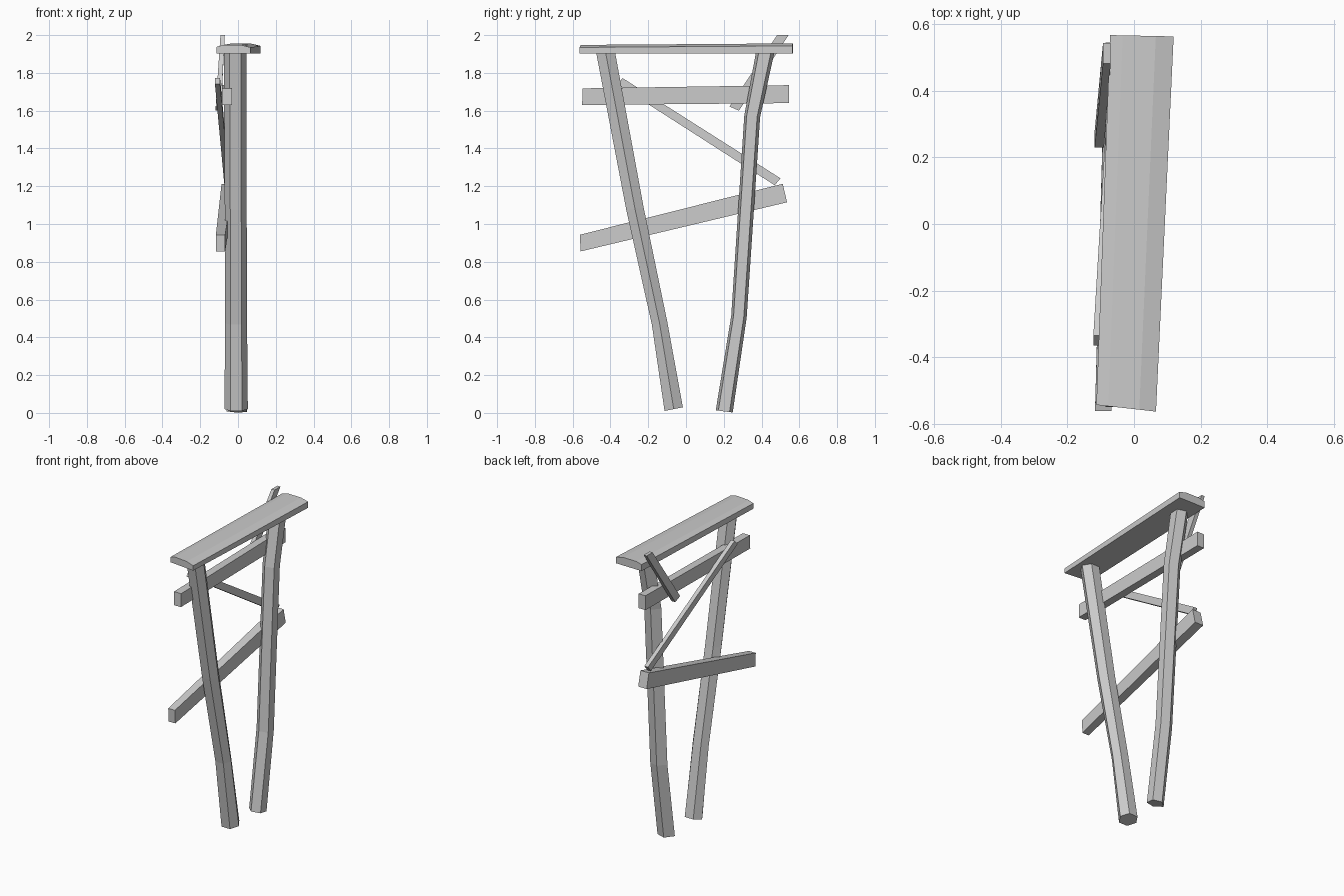
import bpy, bmesh
from math import cos, sin, radians
from mathutils import Vector

if "Cube" in bpy.data.objects:
    bpy.data.objects.remove(bpy.data.objects["Cube"])


def loft(name, rings):
    """Skin a series of equal-sized rings and cap both ends."""
    bm = bmesh.new()
    loops = [[bm.verts.new(p) for p in ring] for ring in rings]
    n = len(loops[0])
    for a, b in zip(loops, loops[1:]):
        for i in range(n):
            j = (i + 1) % n
            bm.faces.new((a[i], a[j], b[j], b[i]))
    bm.faces.new(loops[0][::-1])
    bm.faces.new(loops[-1])
    bmesh.ops.recalc_face_normals(bm, faces=bm.faces)
    mesh = bpy.data.meshes.new(name)
    bm.to_mesh(mesh)
    bm.free()
    obj = bpy.data.objects.new(name, mesh)
    bpy.context.collection.objects.link(obj)
    return obj


def post(name, stations, angles):
    """Stations are (x, y, z, x radius, y radius, end tilt in z per y)."""
    loft(name, [[(x + rx * cos(radians(a)),
                  y + ry * sin(radians(a)),
                  z + tilt * ry * sin(radians(a))) for a in angles]
                for x, y, z, rx, ry, tilt in stations])


def board(name, *ends):
    """Each end is (x min, x max, lower yz corner, upper yz corner)."""
    loft(name, [[(x0, *lo), (x1, *lo), (x1, *hi), (x0, *hi)]
                for x0, x1, lo, hi in ends])


# Crooked six-sided front post
post("front_post", [
    (-0.01, -0.065, 0.02, 0.062, 0.056, 0.2),
    (-0.01, -0.14, 0.475, 0.058, 0.047, 0.2),
    (-0.012, -0.27, 1.08, 0.058, 0.053, 0.15),
    (-0.015, -0.425, 1.905, 0.06, 0.058, 0)],
    [0, 60, 120, 180, 240, 300])

# Bent five-sided rear post
post("rear_post", [
    (0.0, 0.202, 0.008, 0.06, 0.046, -0.13),
    (0.0, 0.28, 0.51, 0.06, 0.042, -0.1),
    (-0.005, 0.35, 1.57, 0.06, 0.043, -0.1),
    (-0.005, 0.418, 1.905, 0.06, 0.05, 0)],
    [38, 100, 180, 255, 318])

# Worn top plank with rounded upper edges
profile = [(0, 1.903), (0, 1.938), (0.2, 1.948), (0.72, 1.948),
           (1, 1.935), (1, 1.903)]
top_ends = [(-0.113, 0.066, -0.543, -0.563, 0.0),
            (-0.072, 0.119, 0.567, 0.563, 0.008)]
loft("top_plank", [[(xa + (xb - xa) * u, ya + (yb - ya) * u,
                     z + (rise if z > 1.91 else 0)) for u, z in profile]
                   for xa, xb, ya, yb, rise in top_ends])

# Crossbeams
board("upper_crossbeam",
      (-0.085, -0.033, (-0.55, 1.63), (-0.547, 1.718)),
      (-0.085, -0.035, (0.545, 1.64), (0.545, 1.735)))
board("lower_crossbeam",
      (-0.117, -0.068, (-0.558, 0.855), (-0.562, 0.943)),
      (-0.087, -0.025, (0.535, 1.115), (0.512, 1.213)))

# Thin diagonal braces on the outer side
board("long_brace",
      (-0.122, -0.095, (-0.365, 1.74), (-0.335, 1.772)),
      (-0.072, -0.045, (0.47, 1.205), (0.5, 1.242)))
board("short_brace",
      (-0.118, -0.09, (0.28, 1.60), (0.23, 1.622)),
      (-0.093, -0.07, (0.543, 2.0), (0.482, 2.0)))
